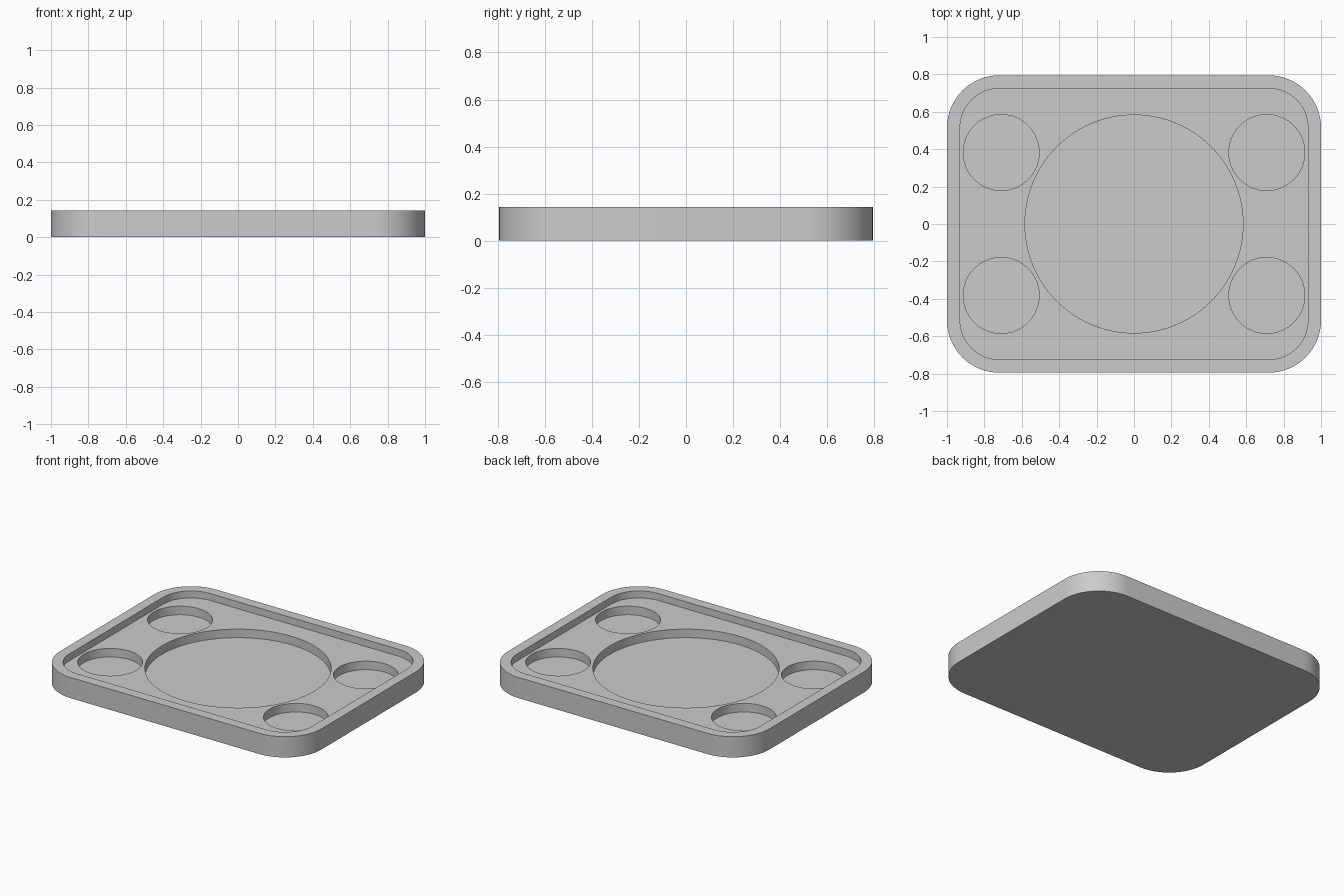
import bpy, bmesh, math

if "Cube" in bpy.data.objects:
    bpy.data.objects.remove(bpy.data.objects["Cube"])

HEIGHT, LIP_FLOOR, POCKET_FLOOR = 0.143, 0.095, 0.036

grey = bpy.data.materials.new("plain grey")
grey.diffuse_color = (0.6, 0.6, 0.6, 1)
grey.use_nodes = True
grey.node_tree.nodes["Principled BSDF"].inputs["Base Color"].default_value = grey.diffuse_color


def rounded_rect(hx, hy, r, steps=16):
    """Outline of a rectangle with rounded corners."""
    pts = []
    for i, (sx, sy) in enumerate([(1, 1), (-1, 1), (-1, -1), (1, -1)]):
        for k in range(steps + 1):
            a = math.pi / 2 * (i + k / steps)
            pts.append((sx * (hx - r) + r * math.cos(a), sy * (hy - r) + r * math.sin(a)))
    return pts


def circle(cx, cy, r, n):
    return [(cx + r * math.cos(2 * math.pi * k / n), cy + r * math.sin(2 * math.pi * k / n))
            for k in range(n)]


def prism(name, outline, z0, z1):
    """Solid made by raising an outline from z0 to z1."""
    bm = bmesh.new()
    low = [bm.verts.new((x, y, z0)) for x, y in outline]
    top = [bm.verts.new((x, y, z1)) for x, y in outline]
    bm.faces.new(low[::-1])
    bm.faces.new(top)
    n = len(low)
    for i in range(n):
        j = (i + 1) % n
        bm.faces.new((low[i], low[j], top[j], top[i]))
    mesh = bpy.data.meshes.new(name)
    bm.to_mesh(mesh)
    bm.free()
    obj = bpy.data.objects.new(name, mesh)
    bpy.context.collection.objects.link(obj)
    mesh.materials.append(grey)
    return obj


# Tray body
tray = prism("tray", rounded_rect(1.0, 0.795, 0.28), 0, HEIGHT)

# Recess inside the rim, large central pocket, four corner pockets
cutters = [prism("rim_recess_cutter", rounded_rect(0.93, 0.725, 0.21), LIP_FLOOR, 0.3),
           prism("centre_pocket_cutter", circle(0, 0, 0.583, 96), POCKET_FLOOR, 0.3)]
for sx in (-1, 1):
    for sy in (-1, 1):
        cutters.append(prism("corner_pocket_cutter", circle(sx * 0.71, sy * 0.382, 0.203, 64),
                             POCKET_FLOOR, 0.3))

# Cut the recesses, then discard the cutters
bpy.context.view_layer.objects.active = tray
tray.select_set(True)
for cutter in cutters:
    mod = tray.modifiers.new("cut", 'BOOLEAN')
    mod.operation = 'DIFFERENCE'
    mod.solver = 'EXACT'
    mod.object = cutter
    bpy.ops.object.modifier_apply(modifier=mod.name)
    bpy.data.objects.remove(cutter)

bpy.ops.object.shade_smooth_by_angle(angle=math.radians(30))
